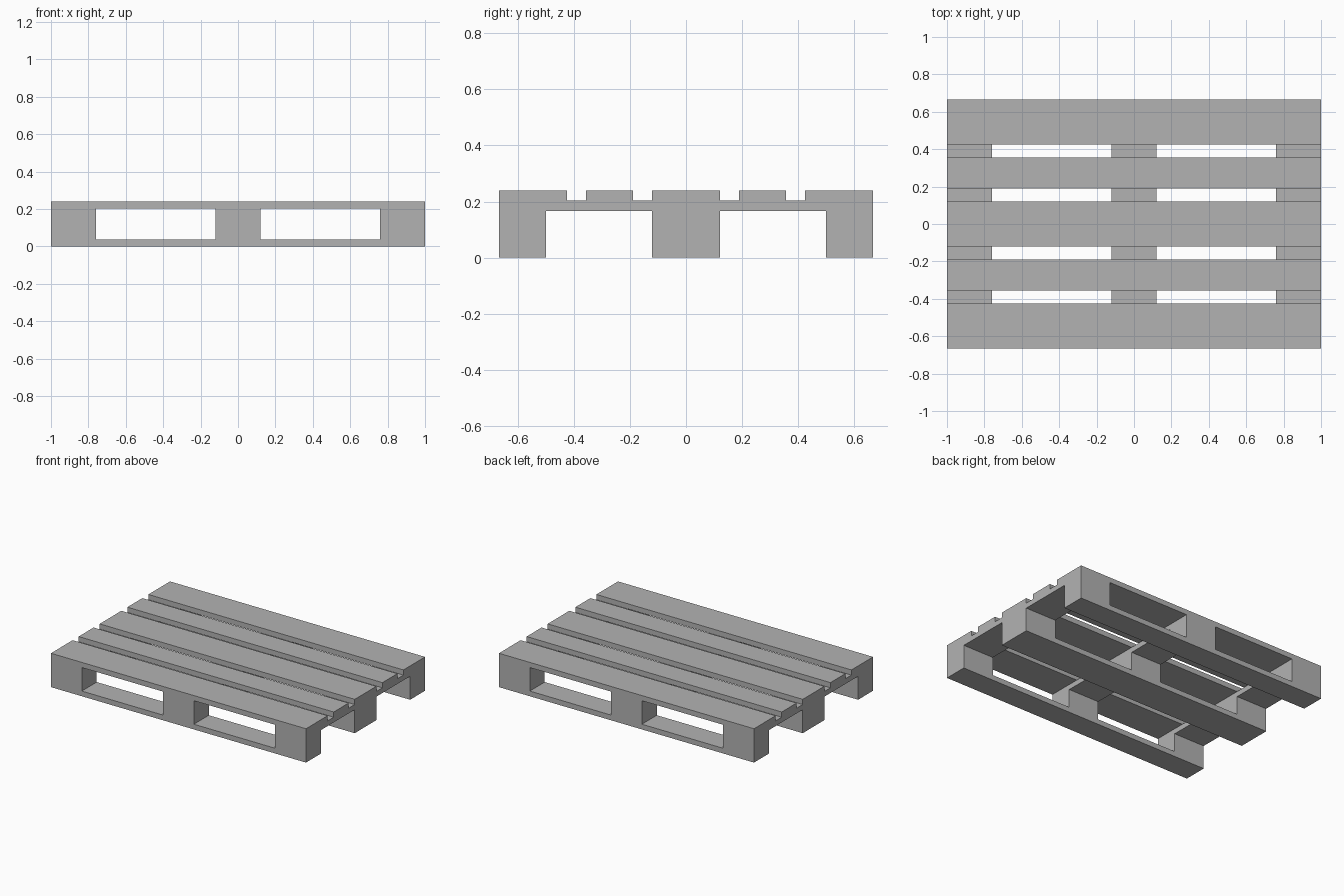
import bpy

cube = bpy.data.objects.get("Cube")
if cube:
    bpy.data.objects.remove(cube, do_unlink=True)

grey = bpy.data.materials.new("plain grey")
grey.use_nodes = True
colour = (0.45, 0.45, 0.45, 1)
grey.diffuse_color = colour
grey.node_tree.nodes["Principled BSDF"].inputs["Base Color"].default_value = colour

LENGTH, WIDTH, HEIGHT = 2.0, 1.333, 0.24
BOARD = 0.0367      # board thickness
WIDE = 0.242        # wide boards and block length
NARROW = 0.167      # narrow boards and outer block width


def box(name, centre, size):
    bpy.ops.mesh.primitive_cube_add(size=1, location=centre)
    obj = bpy.context.object
    obj.name = name
    obj.scale = size
    bpy.ops.object.transform_apply(location=False, rotation=False, scale=True)
    obj.data.materials.append(grey)
    return obj


# Columns along the length, rows across the width: (label, centre, row width)
end_x = (LENGTH - WIDE) / 2
columns = [("right", -end_x), ("middle", 0), ("left", end_x)]
side_y = (WIDTH - NARROW) / 2
rows = [("front", -side_y, NARROW), ("centre", 0, WIDE), ("back", side_y, NARROW)]

# Top deck boards
edge_y = (WIDTH - WIDE) / 2
inner_y = edge_y / 2
deck = [("front", -edge_y, WIDE), ("front_inner", -inner_y, NARROW),
        ("centre", 0, WIDE),
        ("back_inner", inner_y, NARROW), ("back", edge_y, WIDE)]
for label, y, width in deck:
    box(f"{label}_deck_board", (0, y, HEIGHT - BOARD / 2), (LENGTH, width, BOARD))

# Cross boards under the deck
for label, x in columns:
    box(f"{label}_cross_board", (x, 0, HEIGHT - BOARD * 1.5), (WIDE, WIDTH, BOARD))

# Bottom boards and the blocks standing on them
block_height = HEIGHT - 3 * BOARD
for row, y, width in rows:
    box(f"{row}_bottom_board", (0, y, BOARD / 2), (LENGTH, width, BOARD))
    for column, x in columns:
        box(f"{row}_{column}_block", (x, y, BOARD + block_height / 2),
            (WIDE, width, block_height))
